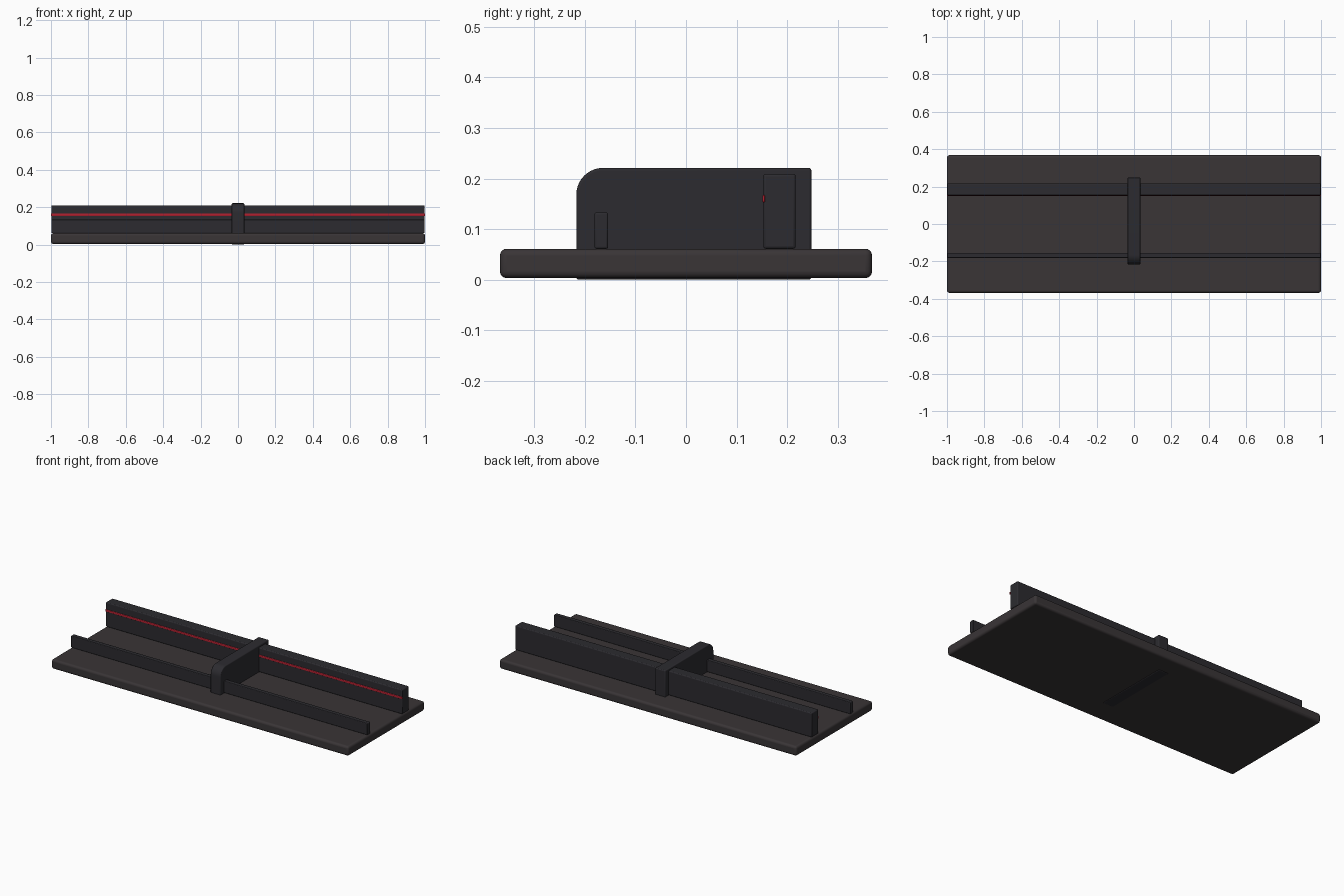
import bpy, math

if "Cube" in bpy.data.objects:
    bpy.data.objects.remove(bpy.data.objects["Cube"])


def material(name, rgb):
    m = bpy.data.materials.new(name)
    m.diffuse_color = (*rgb, 1)
    m.use_nodes = True
    m.node_tree.nodes["Principled BSDF"].inputs["Base Color"].default_value = m.diffuse_color
    return m


base_mat = material("warm_black", (0.041, 0.035, 0.037))
rail_mat = material("cool_black", (0.025, 0.024, 0.029))
red_mat = material("red", (0.45, 0.015, 0.03))


def finish(obj, mat, bevel, segments=3):
    obj.data.materials.append(mat)
    mod = obj.modifiers.new("soft_edges", 'BEVEL')
    mod.width = bevel
    mod.segments = segments
    mod.limit_method = 'ANGLE'
    mod.angle_limit = math.radians(40)
    bpy.ops.object.select_all(action='DESELECT')
    obj.select_set(True)
    bpy.context.view_layer.objects.active = obj
    bpy.ops.object.shade_smooth_by_angle(angle=math.radians(35))


def extrude_x(name, profile, half, mat, bevel, segments=3):
    """Extrude a closed (y, z) outline from -half to +half along x."""
    n = len(profile)
    verts = [(x, y, z) for x in (-half, half) for y, z in profile]
    faces = [tuple(reversed(range(n))), tuple(range(n, 2 * n))]
    faces += [(i, (i + 1) % n, n + (i + 1) % n, n + i) for i in range(n)]
    mesh = bpy.data.meshes.new(name)
    mesh.from_pydata(verts, [], faces)
    obj = bpy.data.objects.new(name, mesh)
    bpy.context.collection.objects.link(obj)
    finish(obj, mat, bevel, segments)


def rect(y0, y1, z0, z1):
    return [(y0, z0), (y1, z0), (y1, z1), (y0, z1)]


# Flat base board
extrude_x("base_board", rect(-0.368, 0.368, 0.003, 0.061), 1.0, base_mat, 0.013, 4)

# Long rails: tall one at the back, low one at the front
extrude_x("back_rail", rect(0.153, 0.217, 0.061, 0.209), 0.998, rail_mat, 0.005)
extrude_x("front_rail", rect(-0.181, -0.154, 0.061, 0.133), 0.998, rail_mat, 0.004)

# Red accent strip set into the front of the back rail
extrude_x("accent_strip", rect(0.151, 0.156, 0.153, 0.167), 1.0, red_mat, 0.0015, 2)

# Centre divider with a large rounded front top corner, passing through the base
r, yc, zc = 0.053, -0.217 + 0.053, 0.221 - 0.053
arc = [(yc + r * math.cos(math.radians(a)), zc + r * math.sin(math.radians(a)))
       for a in range(90, 181, 9)]
extrude_x("centre_divider", [(-0.217, 0.0), (0.248, 0.0), (0.248, 0.221)] + arc,
          0.034, rail_mat, 0.005)
